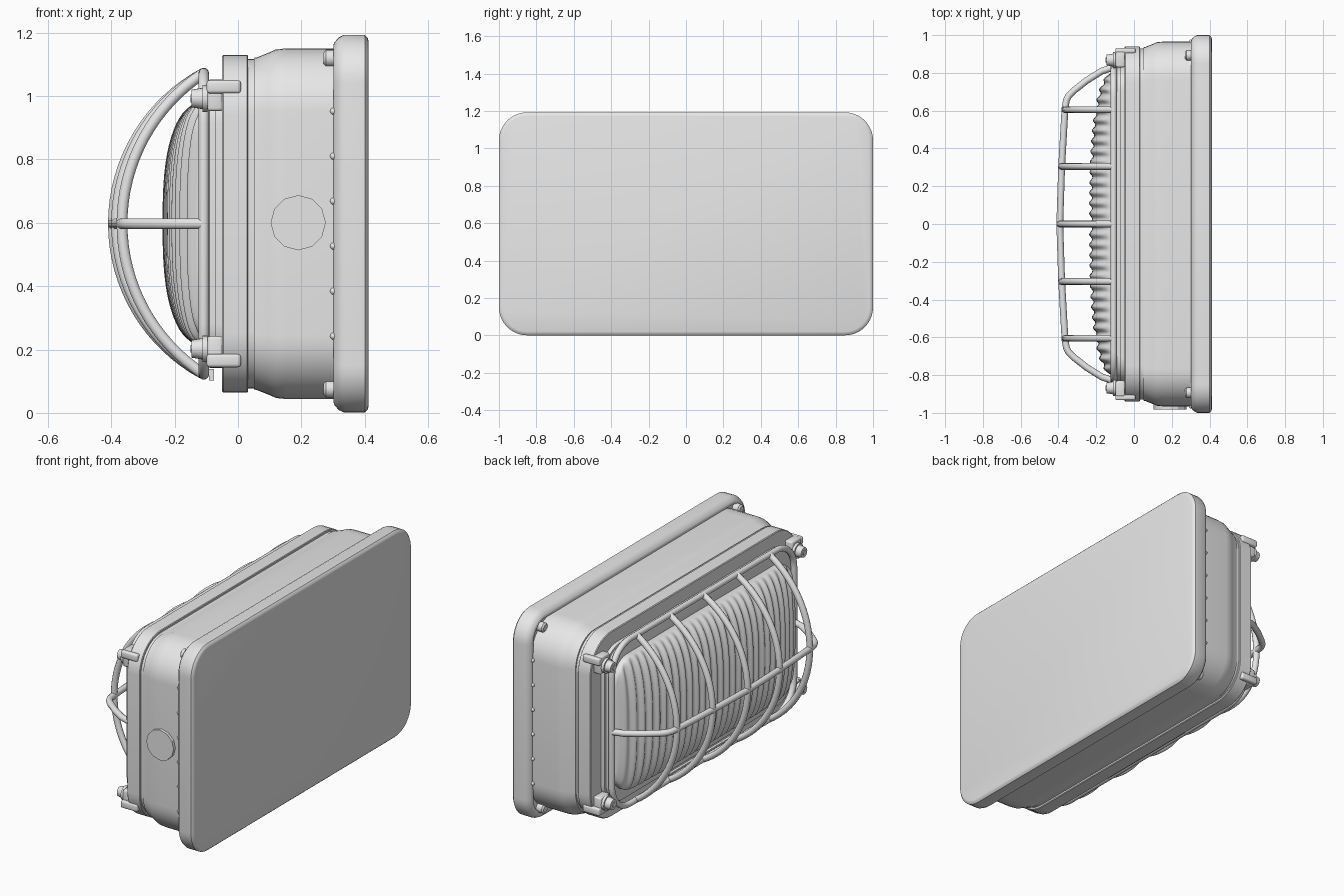
import bpy, bmesh, math
from mathutils import Matrix, Vector

if "Cube" in bpy.data.objects:
    bpy.data.objects.remove(bpy.data.objects["Cube"])

CZ = 0.597  # height of the lamp's axis

grey = bpy.data.materials.new("light_grey")
grey.diffuse_color = (0.8, 0.8, 0.8, 1)
grey.use_nodes = True
grey.node_tree.nodes["Principled BSDF"].inputs["Base Color"].default_value = grey.diffuse_color


def finish(name, bm, angle=35):
    bmesh.ops.recalc_face_normals(bm, faces=bm.faces)
    me = bpy.data.meshes.new(name)
    bm.to_mesh(me)
    bm.free()
    ob = bpy.data.objects.new(name, me)
    bpy.context.collection.objects.link(ob)
    me.materials.append(grey)
    bpy.ops.object.select_all(action='DESELECT')
    bpy.context.view_layer.objects.active = ob
    ob.select_set(True)
    bpy.ops.object.shade_smooth_by_angle(angle=math.radians(angle))
    return ob


def outline(hy, hz, r, n=10):
    """Rounded rectangle in the y-z plane."""
    pts = []
    for k, (sy, sz) in enumerate([(1, 1), (-1, 1), (-1, -1), (1, -1)]):
        for i in range(n + 1):
            a = math.pi / 2 * (k + i / n)
            pts.append((sy * (hy - r) + r * math.cos(a),
                        CZ + sz * (hz - r) + r * math.sin(a)))
    return pts


def loft(name, hy, hz, r, profile):
    """Rounded rectangle swept along x; profile = (x, inset) steps."""
    bm = bmesh.new()
    rings = [[bm.verts.new((x, y, z)) for y, z in outline(hy - d, hz - d, max(r - d, .02))]
             for x, d in profile]
    for a, b in zip(rings, rings[1:]):
        for i in range(len(a)):
            j = (i + 1) % len(a)
            bm.faces.new((a[i], a[j], b[j], b[i]))
    bm.faces.new(rings[0])
    bm.faces.new(rings[-1])
    return finish(name, bm)


def wire(name, paths, radius, cyclic=False):
    cu = bpy.data.curves.new(name, 'CURVE')
    cu.dimensions = '3D'
    cu.bevel_depth = radius
    cu.bevel_resolution = 3
    cu.use_fill_caps = True
    for pts in paths:
        sp = cu.splines.new('POLY')
        sp.points.add(len(pts) - 1)
        for p, c in zip(sp.points, pts):
            p.co = (*c, 1)
        sp.use_cyclic_u = cyclic
        sp.use_smooth = True
    cu.materials.append(grey)
    ob = bpy.data.objects.new(name, cu)
    bpy.context.collection.objects.link(ob)


def add_cyl(bm, centre, axis, r, depth, seg=20, r2=None):
    rot = Vector((0, 0, 1)).rotation_difference(Vector(axis)).to_matrix().to_4x4()
    bmesh.ops.create_cone(bm, cap_ends=True, segments=seg, radius1=r,
                          radius2=r if r2 is None else r2, depth=depth,
                          matrix=Matrix.Translation(centre) @ rot)


def add_box(bm, centre, size):
    m = Matrix.Translation(centre) @ Matrix.Diagonal((*size, 1))
    bmesh.ops.create_cube(bm, size=1, matrix=m)


# Stacked housing, from the wall plate to the lens frame
loft("wall_plate", 1.0, .596, .15,
     [(.412, .02), (.409, .009), (.40, 0), (.335, 0), (.318, .008), (.304, .024),
      (.302, .03), (.302, .04), (.314, .043)])
loft("housing", .965, .553, .20,
     [(.33, 0), (.15, 0), (.12, .003), (.10, .012), (.06, .028), (.05, .03)])
loft("seal", .93, .52, .18, [(.07, 0), (.02, 0)])
loft("cover_flange", .94, .533, .19, [(.032, .004), (.029, 0), (-.046, 0), (-.05, .004)])
loft("lens_frame", .845, .455, .14,
     [(-.04, 0), (-.072, 0), (-.072, .014), (-.09, .014), (-.092, .02)])

# Ribbed lens bulging towards -x
bm = bmesh.new()
HY, HZ, NY, NZ, RC = .80, .385, 240, 36, .13
rows = []
for i in range(NY + 1):
    y = HY * math.sin(math.pi / 2 * (-1 + 2 * i / NY)) * .35 + HY * (-1 + 2 * i / NY) * .65
    over = max(0, abs(y) - (HY - RC))
    h = HZ - RC + math.sqrt(max(0, RC * RC - over * over)) - .0005
    d = .115 * max(0, 1 - abs(y / HY) ** 3) ** .5
    row = []
    for j in range(NZ + 1):
        t = math.sin(math.pi / 2 * (-1 + 2 * j / NZ))
        f = max(0, 1 - abs(t) ** 2.8) ** .55
        rib = .008 * math.cos(2 * math.pi * y / .055) * min(1, f * 2) * min(1, d * 20)
        row.append(bm.verts.new((-.115 - d * f - rib, y, CZ + h * t)))
    rows.append(row)
for a, b in zip(rows, rows[1:]):
    for j in range(NZ):
        bm.faces.new((a[j], a[j + 1], b[j + 1], b[j]))
edges = [e for e in bm.edges if e.is_boundary]
new = [v for v in bmesh.ops.extrude_edge_only(bm, edges=edges)['geom']
       if isinstance(v, bmesh.types.BMVert)]
for v in new:
    v.co.x = -.08
lens = finish("lens", bm, 50)

# Wire guard: base ring, arched bars and one lengthwise bar
XB = -.108
wire("guard_ring", [[(XB, y, z) for y, z in outline(.83, .475, .16)]], .017, True)
bars = []
for y, apex in ((-.605, -.366), (-.305, -.383), (0, -.393), (.305, -.383), (.605, -.366)):
    sag, half = XB - apex, .475
    R = (half ** 2 + sag ** 2) / (2 * sag)
    a0 = math.asin(half / R)
    bars.append([(apex + R - R * math.cos(a), y, CZ + R * math.sin(a))
                 for a in [a0 * (-1 + k / 16) for k in range(33)]])
wire("guard_arched_bars", bars, .018)
half_bar = [(XB, .83), (-.17, .81), (-.25, .76), (-.32, .705), (-.345, .68),
            (-.358, .655), (-.365, .615), (-.383, .305)]
long_bar = ([(x, -y, CZ) for x, y in half_bar] + [(-.393, 0, CZ)]
            + [(x, y, CZ) for x, y in reversed(half_bar)])
wire("guard_long_bar", [long_bar], .018)

# Tab under the guard ring
bm = bmesh.new()
add_box(bm, (-.083, 0, .12), (.016, .66, .036))
finish("guard_tab", bm)

# Corner clips hooking over the flange, and the screws that hold them
clips, screws, plate_screws = bmesh.new(), bmesh.new(), bmesh.new()
for sy in (-1, 1):
    for sz in (-1, 1):
        z = CZ + sz * .395
        add_box(clips, (-.072, sy * .872, z + sz * .01), (.05, .085, .10))
        add_box(clips, (-.045, sy * .918, CZ + sz * .432), (.108, .03, .042))
        add_cyl(screws, (-.104, sy * .868, z), (-1, 0, 0), .042, .016)
        add_cyl(screws, (-.128, sy * .868, z), (-1, 0, 0), .034, .036, r2=.028)
        add_cyl(screws, (-.147, sy * .868, z), (-1, 0, 0), .014, .006, seg=6)
        add_cyl(plate_screws, (.295, sy * .893, CZ + sz * .522), (-1, 0, 0), .027, .035)
        add_cyl(plate_screws, (.274, sy * .893, CZ + sz * .522), (-1, 0, 0), .027, .008, r2=.018)
bmesh.ops.bevel(clips, geom=clips.edges[:], offset=.01, segments=3, affect='EDGES', profile=.5)
finish("corner_clips", clips)
finish("clip_screws", screws)
finish("plate_screws", plate_screws)

# Row of small rivets where the housing ends meet the plate
bm = bmesh.new()
for sy in (-1, 1):
    for k in range(6):
        bmesh.ops.create_uvsphere(bm, u_segments=10, v_segments=6, radius=.011,
                                  matrix=Matrix.Translation((.301, sy * .966, CZ + (k - 2.5) * .142)))
finish("rivets", bm)

# Twelve-sided cable entry plug on one end
bm = bmesh.new()
add_cyl(bm, (.19, -.965, .6), (0, -1, 0), .087, .034, seg=12)
finish("cable_plug", bm, 25)
